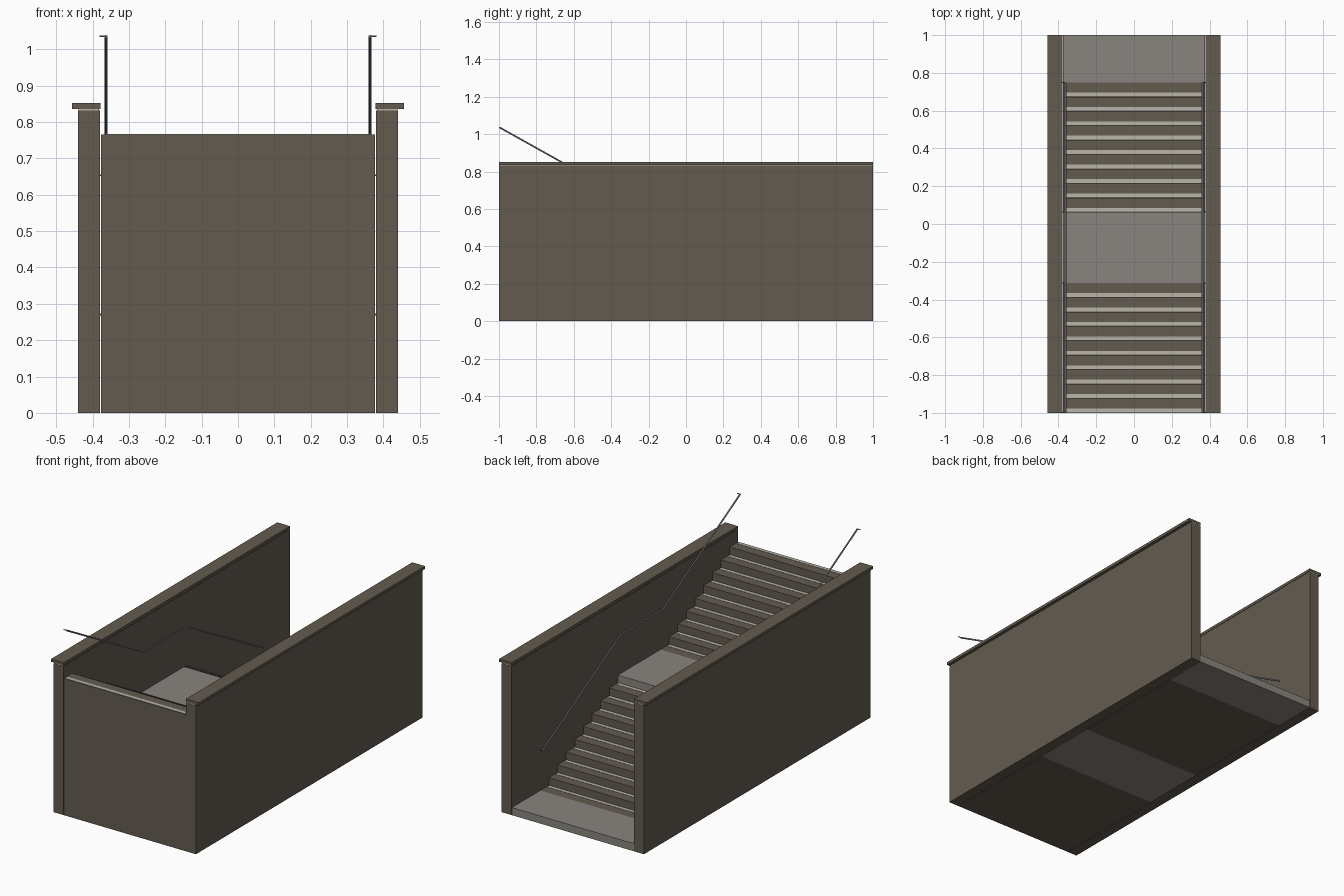
import bpy

if "Cube" in bpy.data.objects:
    bpy.data.objects.remove(bpy.data.objects["Cube"])

TREAD, RISE = 0.6875 / 9, 0.0425      # step depth and height
HALF = 0.377                          # half width of the stair
RAIL_H = 0.271                        # rail height over the steps


def material(name, rgb):
    m = bpy.data.materials.new(name)
    m.diffuse_color = (*rgb, 1)
    m.use_nodes = True
    m.node_tree.nodes["Principled BSDF"].inputs["Base Color"].default_value = m.diffuse_color
    return m


stone = material("brown_stone", (0.125, 0.105, 0.08))
slab = material("grey_slab", (0.25, 0.235, 0.21))
pale = material("pale_strip", (0.48, 0.46, 0.40))
steel = material("rail_metal", (0.33, 0.34, 0.35))


def box(name, x0, x1, y0, y1, z0, z1, mat):
    x0, x1 = sorted((x0, x1))
    v = [(x, y, z) for x in (x0, x1) for y in (y0, y1) for z in (z0, z1)]
    f = [(0, 1, 3, 2), (4, 6, 7, 5), (0, 4, 5, 1),
         (2, 3, 7, 6), (0, 2, 6, 4), (1, 5, 7, 3)]
    me = bpy.data.meshes.new(name)
    me.from_pydata(v, [], f)
    me.materials.append(mat)
    ob = bpy.data.objects.new(name, me)
    bpy.context.collection.objects.link(ob)
    return ob


def tube(name, pts, radius, mat):
    cu = bpy.data.curves.new(name, 'CURVE')
    cu.dimensions = '3D'
    cu.bevel_depth = radius
    cu.bevel_resolution = 2
    cu.use_fill_caps = True
    sp = cu.splines.new('POLY')
    sp.points.add(len(pts) - 1)
    for p, c in zip(sp.points, pts):
        p.co = (*c, 1)
    cu.materials.append(mat)
    ob = bpy.data.objects.new(name, cu)
    bpy.context.collection.objects.link(ob)
    bpy.ops.object.select_all(action='DESELECT')
    ob.select_set(True)
    bpy.context.view_layer.objects.active = ob
    bpy.ops.object.convert(target='MESH')
    bpy.ops.object.shade_smooth_by_angle()


# landings: solid blocks one riser above each flight's base
box("bottom_landing", -HALF, HALF, 0.75, 1.0, 0, RISE, slab)
box("middle_landing", -HALF, HALF, -0.3125, 0.0625, 0, 10 * RISE, slab)

# two flights of nine solid steps, each with a pale strip
for flight, (y_start, base) in enumerate(((0.75, 0), (-0.3125, 9))):
    for i in range(9):
        y1 = y_start - i * TREAD
        y0 = y1 - TREAD
        z = (base + i + 1) * RISE
        tag = f"{flight + 1}_{i + 1}"
        box("step_" + tag, -HALF, HALF, y0, y1, 0, z, stone)
        box("step_strip_" + tag, -HALF + 0.008, HALF - 0.008,
            y0 + 0.003, y0 + 0.023, z - 0.002, z + 0.0015, pale)

for side, s in (("left", -1), ("right", 1)):
    # side wall, bedding joint and coping
    box(side + "_wall", s * 0.38, s * 0.44, -1, 1, 0, 0.832, stone)
    box(side + "_wall_joint", s * 0.382, s * 0.438, -0.999, 0.999, 0.832, 0.836, pale)
    box(side + "_coping", s * 0.378, s * 0.457, -1, 1, 0.836, 0.852, stone)

    # handrail following both flights and the landing
    x = s * 0.363
    path = [(x, 0.75, RAIL_H), (x, 0.0625, 9 * RISE + RAIL_H),
            (x, -0.3125, 9 * RISE + RAIL_H), (x, -0.997, 18 * RISE + RAIL_H)]
    tube(side + "_handrail", path, 0.0045, steel)
    # brackets reaching to the wall
    for n, (px, py, pz) in enumerate(path):
        tube(f"{side}_rail_bracket_{n + 1}", [(px, py, pz), (s * 0.381, py, pz)], 0.0025, steel)
